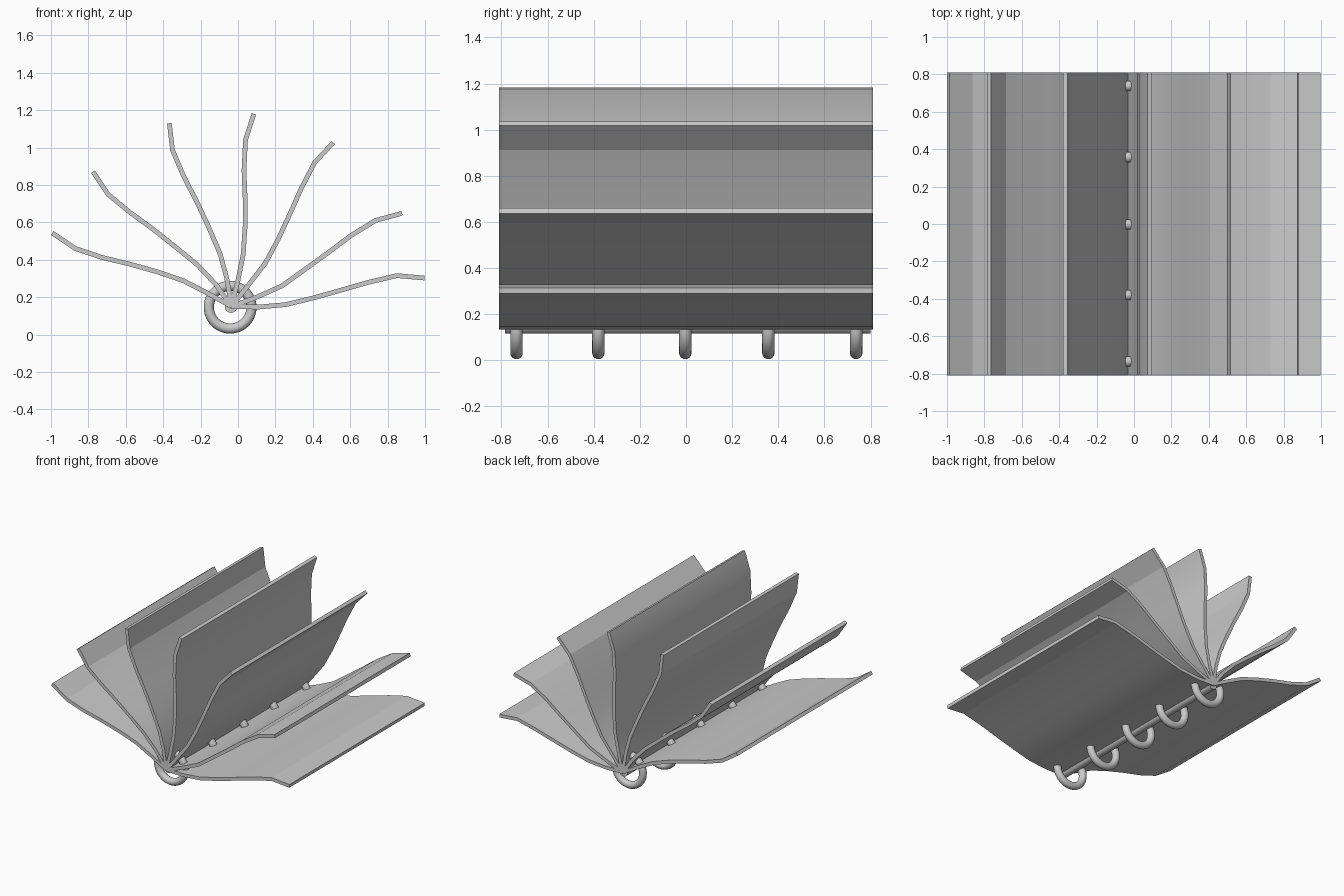
import bpy, bmesh, math
from mathutils import Vector

if "Cube" in bpy.data.objects:
    bpy.data.objects.remove(bpy.data.objects["Cube"])

HUB = (-0.035, 0.15)
HALF_LEN = 0.81
THICK = 0.025

# Page centre lines (x, z), from near the spine out to the free edge
PAGES = [
    [(-.17, .225), (-.29, .287), (-.43, .335), (-.58, .377), (-.73, .413), (-.87, .46), (-.993, .543)],
    [(-.12, .27), (-.22, .375), (-.33, .465), (-.45, .56), (-.58, .655), (-.695, .75), (-.775, .87)],
    [(-.06, .30), (-.095, .43), (-.155, .57), (-.22, .71), (-.29, .845), (-.35, .985), (-.367, 1.13)],
    [(.0, .29), (.028, .43), (.038, .58), (.038, .73), (.032, .88), (.04, 1.04), (.085, 1.18)],
    [(.06, .27), (.145, .38), (.215, .51), (.28, .65), (.34, .785), (.41, .92), (.51, 1.027)],
    [(.10, .20), (.235, .26), (.36, .35), (.485, .44), (.605, .53), (.735, .61), (.877, .648)],
    [(.11, .147), (.255, .16), (.40, .195), (.55, .237), (.70, .28), (.85, .315), (.997, .302)],
]


def finish(obj, name, angle):
    obj.name = name
    bpy.ops.object.select_all(action='DESELECT')
    obj.select_set(True)
    bpy.context.view_layer.objects.active = obj
    bpy.ops.object.shade_smooth_by_angle(angle=math.radians(angle))


def page(name, line):
    """Thicken a centre line with mitred corners and extrude it along y."""
    pts = [Vector(p) for p in [HUB] + line]
    left, right = [], []
    for i, p in enumerate(pts):
        a = (p - pts[i - 1]).normalized() if i else None
        b = (pts[i + 1] - p).normalized() if i < len(pts) - 1 else None
        a, b = a or b, b or a
        t = (a + b).normalized()
        off = Vector((-t.y, t.x)) * (THICK / 2 / t.dot(a))
        left.append(p + off)
        right.append(p - off)
    bm = bmesh.new()
    rows = [[(bm.verts.new((l.x, y, l.y)), bm.verts.new((r.x, y, r.y)))
             for l, r in zip(left, right)] for y in (-HALF_LEN, HALF_LEN)]
    f, k = rows
    for i in range(len(pts) - 1):
        bm.faces.new((f[i][0], f[i + 1][0], k[i + 1][0], k[i][0]))
        bm.faces.new((f[i][1], k[i][1], k[i + 1][1], f[i + 1][1]))
        for r in rows:
            bm.faces.new((r[i][0], r[i][1], r[i + 1][1], r[i + 1][0]))
    for i in (0, -1):
        bm.faces.new((f[i][0], f[i][1], k[i][1], k[i][0]))
    bmesh.ops.recalc_face_normals(bm, faces=bm.faces)
    me = bpy.data.meshes.new(name)
    bm.to_mesh(me)
    bm.free()
    obj = bpy.data.objects.new(name, me)
    bpy.context.collection.objects.link(obj)
    finish(obj, name, 15)


# Fanned pages
for n, line in enumerate(PAGES, 1):
    page(f"page_{n}", line)

# Spine rod
bpy.ops.mesh.primitive_cylinder_add(vertices=24, radius=0.034, depth=1.585,
                                    location=(-0.037, 0.008, 0.15),
                                    rotation=(math.pi / 2, 0, 0))
finish(bpy.context.object, "spine_rod", 30)

# Binder rings
for n, y in enumerate((-0.735, -0.38, -0.003, 0.357, 0.738), 1):
    bpy.ops.mesh.primitive_torus_add(major_radius=0.114, minor_radius=0.027,
                                     major_segments=48, minor_segments=16,
                                     location=(-0.042, y, 0.146),
                                     rotation=(math.pi / 2, 0, 0))
    finish(bpy.context.object, f"binder_ring_{n}", 40)
